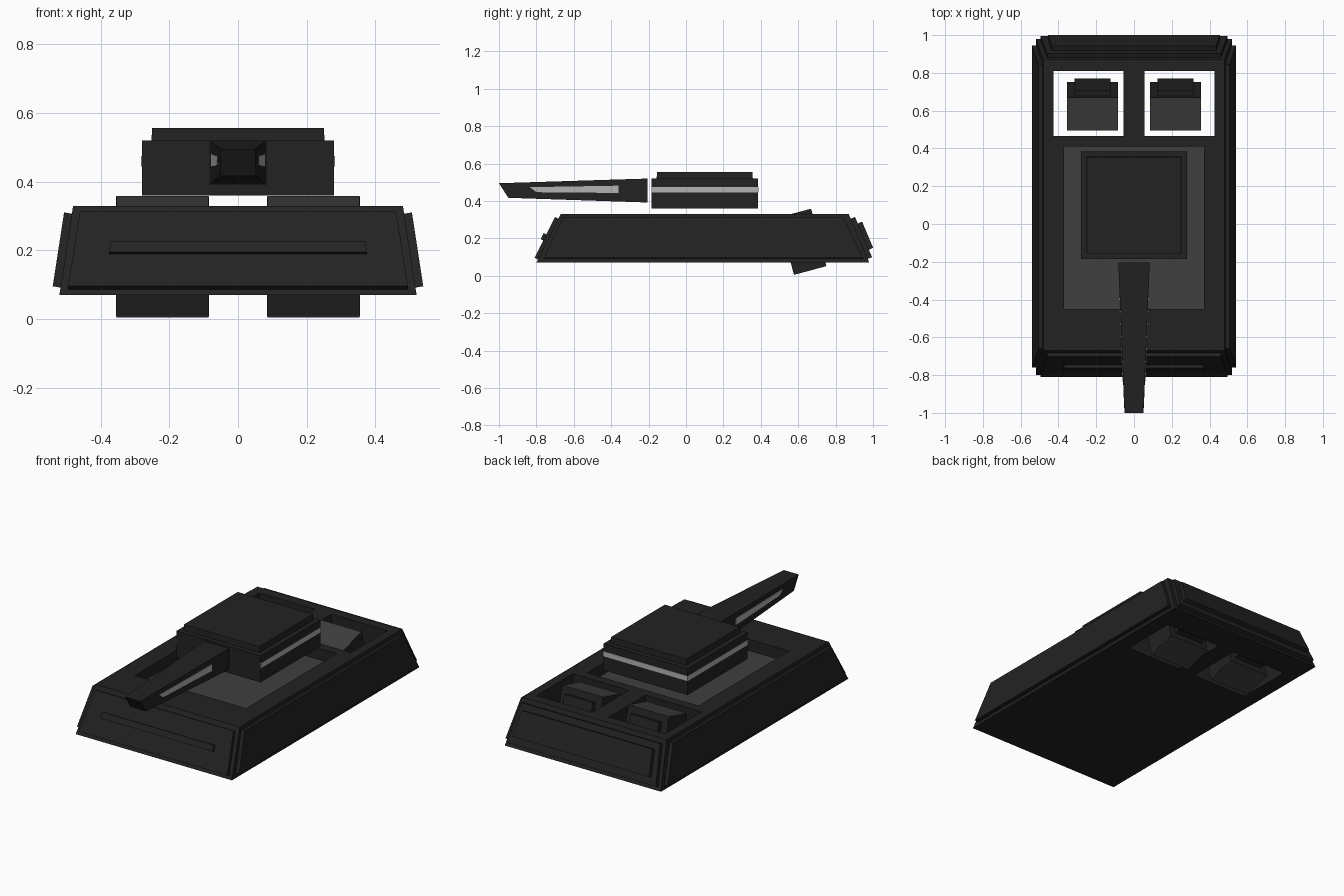
import bpy, bmesh, math
from mathutils import Vector, Matrix

if "Cube" in bpy.data.objects:
    bpy.data.objects.remove(bpy.data.objects["Cube"])


def material(name, v):
    m = bpy.data.materials.new(name)
    m.diffuse_color = (v, v, v, 1)
    m.use_nodes = True
    m.node_tree.nodes["Principled BSDF"].inputs["Base Color"].default_value = m.diffuse_color
    return m


DARK = material("dark_armour", 0.016)
GREY = material("grey_panel", 0.05)
LIGHT = material("light_strip", 0.45)


def solid(name, ring_a, ring_b, mat=DARK, matrix=None):
    """Closed block between two matching quads."""
    bm = bmesh.new()
    a = [bm.verts.new(p) for p in ring_a]
    b = [bm.verts.new(p) for p in ring_b]
    n = len(a)
    bm.faces.new(a)
    bm.faces.new(b)
    for i in range(n):
        j = (i + 1) % n
        bm.faces.new((a[i], a[j], b[j], b[i]))
    if matrix:
        bm.transform(matrix)
    bmesh.ops.recalc_face_normals(bm, faces=bm.faces)
    me = bpy.data.meshes.new(name)
    bm.to_mesh(me)
    bm.free()
    me.materials.append(mat)
    ob = bpy.data.objects.new(name, me)
    bpy.context.collection.objects.link(ob)
    return ob


def rect(x0, x1, y0, y1, z):
    return [(x0, y0, z), (x1, y0, z), (x1, y1, z), (x0, y1, z)]


def box(name, x0, x1, y0, y1, z0, z1, mat=DARK, matrix=None):
    return solid(name, rect(x0, x1, y0, y1, z0), rect(x0, x1, y0, y1, z1), mat, matrix)


def plate(name, quad, thickness, outward, mat=DARK):
    """Armour plate: a quad lying on a face, thickened along its normal."""
    q = [Vector(p) for p in quad]
    n = (q[1] - q[0]).cross(q[3] - q[0]).normalized()
    if n.dot(Vector(outward)) < 0:
        n = -n
    return solid(name, q, [p + n * thickness for p in q], mat)


# Sloped hull surfaces as functions of height
Z0, Z1 = 0.07, 0.33
def slope(lo, hi, z): return lo + (hi - lo) * (z - Z0) / (Z1 - Z0)
def side_x(z): return slope(0.52, 0.48, z)
def front_y(z): return slope(-0.80, -0.67, z)
def back_y(z): return slope(0.98, 0.87, z)


def end_quad(y_of, xb, xt, zb, zt):
    return [(-xb, y_of(zb), zb), (xb, y_of(zb), zb), (xt, y_of(zt), zt), (-xt, y_of(zt), zt)]


# Hull with deck recess and two through-openings
hull = solid("hull", rect(-0.52, 0.52, -0.80, 0.98, Z0), rect(-0.48, 0.48, -0.67, 0.87, Z1))
cutters = [box("recess_cutter", -0.37, 0.37, -0.45, 0.41, 0.26, 0.5)]
for s in (-1, 1):
    xs = sorted((s * 0.055, s * 0.427))
    cutters.append(box("opening_cutter", *xs, 0.465, 0.81, -0.1, 0.5))
bpy.context.view_layer.objects.active = hull
for c in cutters:
    c.hide_render = True
    mod = hull.modifiers.new("cut", 'BOOLEAN')
    mod.operation = 'DIFFERENCE'
    mod.solver = 'EXACT'
    mod.object = c
    bpy.ops.object.modifier_apply(modifier=mod.name)
for c in cutters:
    bpy.data.objects.remove(c, do_unlink=True)
box("recess_floor", -0.37, 0.37, -0.45, 0.41, 0.255, 0.262, GREY)

# Armour plates on front, back and sides
plate("front_plate", end_quad(front_y, 0.495, 0.46, 0.087, 0.305), 0.02, (0, -1, 0))
plate("front_bar", end_quad(front_y, 0.375, 0.37, 0.18, 0.212), 0.036, (0, -1, 0))
plate("back_plate", end_quad(back_y, 0.495, 0.46, 0.09, 0.305), 0.025, (0, 1, 0))
plate("back_inner_plate", end_quad(back_y, 0.455, 0.435, 0.13, 0.27), 0.05, (0, 1, 0))
for s, side in ((-1, "left"), (1, "right")):
    zb, zt = 0.092, 0.307
    plate(side + "_side_plate",
          [(s * side_x(zb), -0.76, zb), (s * side_x(zb), 0.945, zb),
           (s * side_x(zt), 0.845, zt), (s * side_x(zt), -0.66, zt)], 0.023, (s, 0, 0))

# Tilted thrusters floating in the openings
for s, side in ((-1, "left"), (1, "right")):
    m = Matrix.Translation((s * 0.22, 0.623, 0.182)) @ Matrix.Rotation(math.radians(15), 4, 'X')
    box(side + "_thruster", -0.135, 0.135, -0.09, 0.09, -0.157, 0.157, DARK, m)
    for tag, z in (("top", 0.157), ("bottom", -0.157)):
        box(f"{side}_thruster_{tag}", -0.134, 0.134, -0.089, 0.089, z - 0.002, z + 0.002, GREY, m)
    box(side + "_thruster_back", -0.095, 0.095, 0.09, 0.12, -0.12, 0.12, DARK, m)

# Hovering turret with cap and light strips on sides and back
box("turret", -0.28, 0.28, -0.185, 0.385, 0.36, 0.52)
solid("turret_cap", rect(-0.252, 0.252, -0.157, 0.357, 0.52),
      rect(-0.25, 0.25, -0.155, 0.355, 0.556))
for s, side in ((-1, "left"), (1, "right")):
    xs = sorted((s * 0.275, s * 0.282))
    box(side + "_turret_strip", *xs, -0.185, 0.385, 0.445, 0.475, LIGHT)
box("back_turret_strip", -0.282, 0.282, 0.38, 0.387, 0.445, 0.475, LIGHT)

# Tapered gun barrel with slanted muzzle and inlaid side strips
def xz_ring(w0, y0, z0, w1, y1, z1):
    return [(-w0, y0, z0), (w0, y0, z0), (w1, y1, z1), (-w1, y1, z1)]


solid("gun_barrel", xz_ring(0.083, -0.205, 0.392, 0.083, -0.205, 0.52),
      xz_ring(0.053, -0.95, 0.417, 0.05, -1.0, 0.495))
def gun_x(y): return 0.083 + (y + 0.205) * 0.031 / 0.77
for s, side in ((-1, "left"), (1, "right")):
    pts = [(-0.80, 0.447), (-0.36, 0.443), (-0.36, 0.482), (-0.835, 0.474)]
    plate(side + "_gun_strip", [(s * gun_x(y), y, z) for y, z in pts], 0.003, (s, 0, 0), LIGHT)
